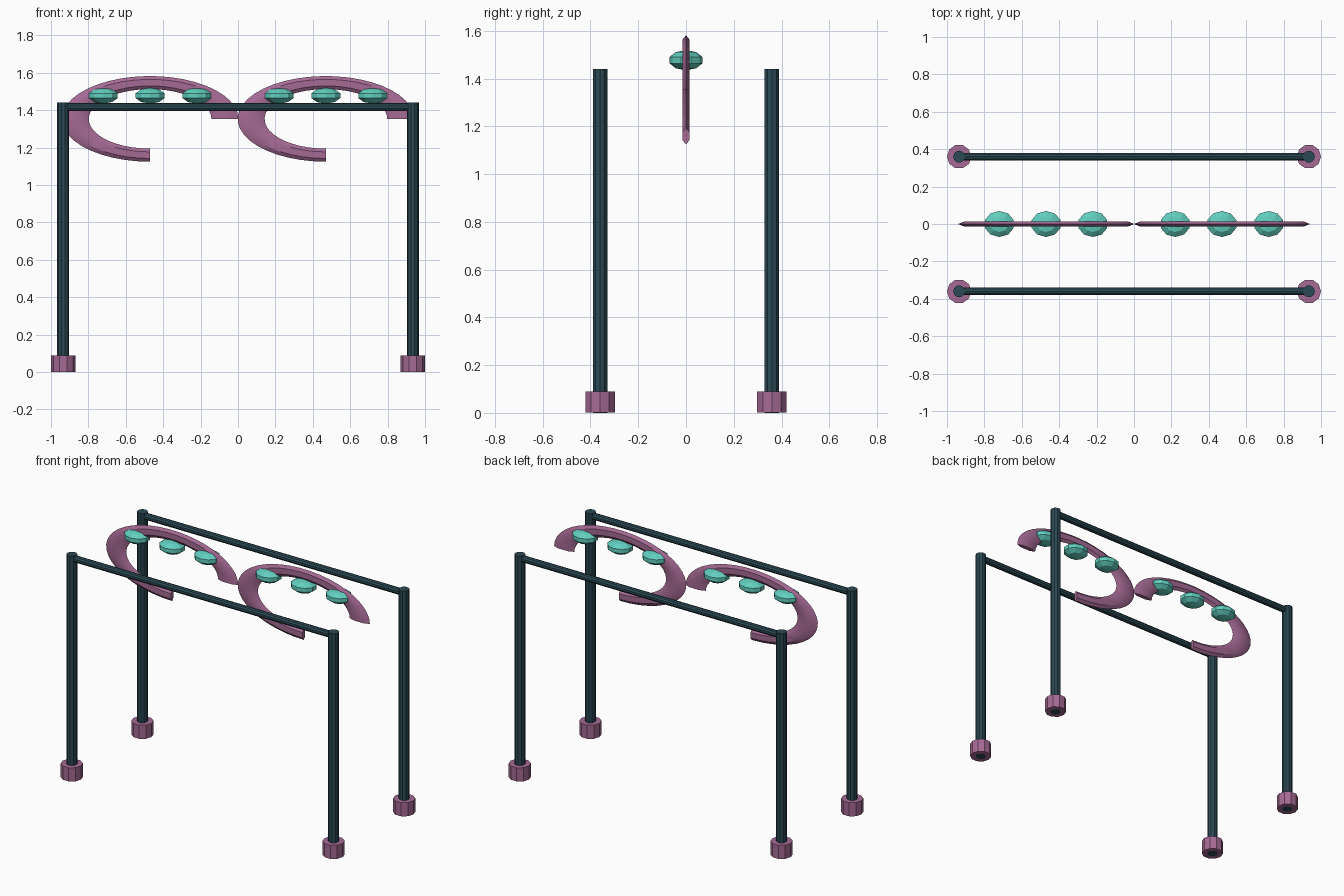
import bpy, bmesh
from math import radians, sin, cos, pi
from mathutils import Matrix

cube = bpy.data.objects.get("Cube")
if cube:
    bpy.data.objects.remove(cube, do_unlink=True)


def material(name, rgb):
    m = bpy.data.materials.new(name)
    m.use_nodes = True
    m.diffuse_color = (*rgb, 1)
    m.node_tree.nodes["Principled BSDF"].inputs["Base Color"].default_value = (*rgb, 1)
    return m


DARK = material("dark slate teal", (0.024, 0.068, 0.09))
MAUVE = material("mauve", (0.38, 0.145, 0.30))
AQUA = material("aqua", (0.12, 0.62, 0.52))


def finish(name, bm, mat):
    bmesh.ops.recalc_face_normals(bm, faces=bm.faces)
    mesh = bpy.data.meshes.new(name)
    bm.to_mesh(mesh)
    bm.free()
    mesh.materials.append(mat)
    obj = bpy.data.objects.new(name, mesh)
    bpy.context.collection.objects.link(obj)
    return obj


def prism(name, mat, radius, length, matrix):
    bm = bmesh.new()
    bmesh.ops.create_cone(bm, cap_ends=True, segments=10, radius1=radius, radius2=radius,
                          depth=length, matrix=matrix @ Matrix.Rotation(pi / 2, 4, "Z"))
    return finish(name, bm, mat)


def scroll(name, cx):
    """Three-quarter oval ring with a flattened hexagonal section."""
    bm = bmesh.new()
    steps, rings = 32, []
    for i in range(steps + 1):
        a = radians(270 * i / steps)
        ring = []
        for k in range(6):
            b = k * pi / 3
            r = 0.40 + 0.072 * cos(b)
            ring.append(bm.verts.new((cx + r * cos(a), 0.016 * sin(b), 1.353 + 0.485 * r * sin(a))))
        rings.append(ring)
    for p, q in zip(rings, rings[1:]):
        for k in range(6):
            n = (k + 1) % 6
            bm.faces.new((p[k], p[n], q[n], q[k]))
    bm.faces.new(rings[0])
    bm.faces.new(rings[-1])
    obj = finish(name, bm, MAUVE)
    bpy.ops.object.select_all(action="DESELECT")
    obj.select_set(True)
    bpy.context.view_layer.objects.active = obj
    bpy.ops.object.shade_smooth_by_angle(angle=radians(30))


def gem(name, x):
    bm = bmesh.new()
    bmesh.ops.create_uvsphere(bm, u_segments=10, v_segments=5, radius=1,
                              matrix=Matrix.Translation((x, 0, 1.477))
                              @ Matrix.Diagonal((0.085, 0.073, 0.042, 1)))
    finish(name, bm, AQUA)


# Two post-and-rail frames
for y, row in ((-0.36, "front"), (0.36, "back")):
    for x, side in ((-0.935, "right"), (0.935, "left")):
        prism(f"{row}_{side}_post", DARK, 0.032, 1.44, Matrix.Translation((x, y, 0.72)))
        prism(f"{row}_{side}_foot", MAUVE, 0.065, 0.088, Matrix.Translation((x, y, 0.045)))
    prism(f"{row}_rail", DARK, 0.021, 1.87,
          Matrix.Translation((0, y, 1.416)) @ Matrix.Rotation(pi / 2, 4, "Y"))

# Two hanging scrolls, each with a row of three gems
for cx, side in ((-0.47, "right"), (0.47, "left")):
    scroll(f"{side}_scroll", cx)
    for i in (-1, 0, 1):
        gem(f"{side}_gem_{i + 2}", cx + 0.25 * i)
